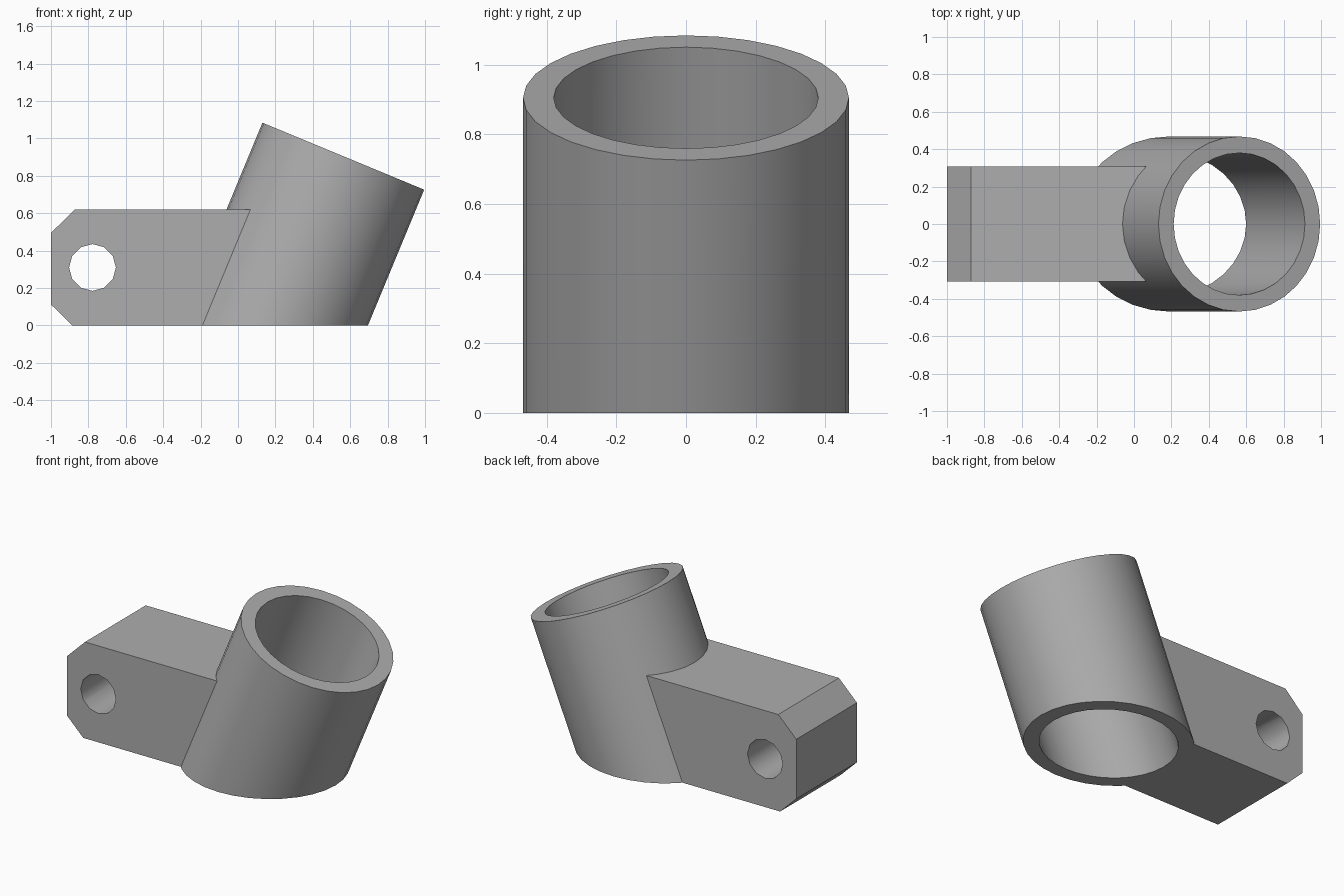
import bpy, bmesh, math
from mathutils import Vector

if "Cube" in bpy.data.objects:
    bpy.data.objects.remove(bpy.data.objects["Cube"])

grey = bpy.data.materials.new("plain grey")
grey.use_nodes = True
grey.diffuse_color = (0.42, 0.42, 0.42, 1)
grey.node_tree.nodes["Principled BSDF"].inputs["Base Color"].default_value = grey.diffuse_color

TILT = math.radians(22.5)
AXIS = Vector((math.sin(TILT), 0, math.cos(TILT)))
ACROSS = Vector((math.cos(TILT), 0, -math.sin(TILT)))
TOP = Vector((0.563, 0, 0.905))
OUTER, INNER, SIDES = 0.468, 0.38, 32


def make_object(name, bm):
    bmesh.ops.recalc_face_normals(bm, faces=bm.faces)
    mesh = bpy.data.meshes.new(name)
    bm.to_mesh(mesh)
    bm.free()
    mesh.materials.append(grey)
    obj = bpy.data.objects.new(name, mesh)
    bpy.context.collection.objects.link(obj)
    return obj


def rings(bm, radius):
    """Square-cut upper ring, and the same ring slid down the axis to the floor."""
    upper, lower = [], []
    for i in range(SIDES):
        a = math.tau * i / SIDES
        p = TOP + radius * (math.cos(a) * ACROSS + math.sin(a) * Vector((0, 1, 0)))
        upper.append(bm.verts.new(p))
        lower.append(bm.verts.new(p - AXIS * (p.z / AXIS.z)))
    return upper, lower


def bridge(bm, a, b):
    for i in range(len(a)):
        j = (i + 1) % len(a)
        bm.faces.new((a[i], a[j], b[j], b[i]))


def prism(name, profile, half):
    """Extrude an x-z profile symmetrically along y."""
    bm = bmesh.new()
    front, back = [[bm.verts.new((x, y, z)) for x, z in profile] for y in (-half, half)]
    bm.faces.new(front)
    bm.faces.new(back)
    bridge(bm, front, back)
    return make_object(name, bm)


def cut(obj, cutter):
    mod = obj.modifiers.new("cut", 'BOOLEAN')
    mod.operation, mod.solver, mod.object = 'DIFFERENCE', 'EXACT', cutter
    bpy.context.view_layer.objects.active = obj
    bpy.ops.object.modifier_apply(modifier=mod.name)
    bpy.data.objects.remove(cutter)


# Tilted open tube with a level foot
bm = bmesh.new()
out_top, out_low = rings(bm, OUTER)
in_top, in_low = rings(bm, INNER)
for a, b in ((out_top, out_low), (in_top, in_low), (out_top, in_top), (out_low, in_low)):
    bridge(bm, a, b)
tube = make_object("tilted_tube", bm)

# Chamfered mounting block
block = prism("mounting_block", [(-0.885, 0), (0.2, 0), (0.2, 0.62), (-0.872, 0.62),
                                 (-1, 0.495), (-1, 0.112)], 0.308)

# Cross hole through the block
hole = [(-0.778 + 0.125 * math.cos(math.tau * i / 12),
         0.31 + 0.125 * math.sin(math.tau * i / 12)) for i in range(12)]
cut(block, prism("hole_cutter", hole, 0.6))

# Trim the block where it meets the tube, running the cutter past the floor
bm = bmesh.new()
upper, lower = rings(bm, OUTER)
for v in lower:
    v.co -= AXIS * 0.2
bm.faces.new(upper)
bm.faces.new(lower)
bridge(bm, upper, lower)
cut(block, make_object("tube_cutter", bm))

# Smooth curved walls, crisp rims and chamfers
for obj in (tube, block):
    bpy.ops.object.select_all(action='DESELECT')
    obj.select_set(True)
    bpy.context.view_layer.objects.active = obj
    bpy.ops.object.shade_smooth_by_angle(angle=math.radians(35))
